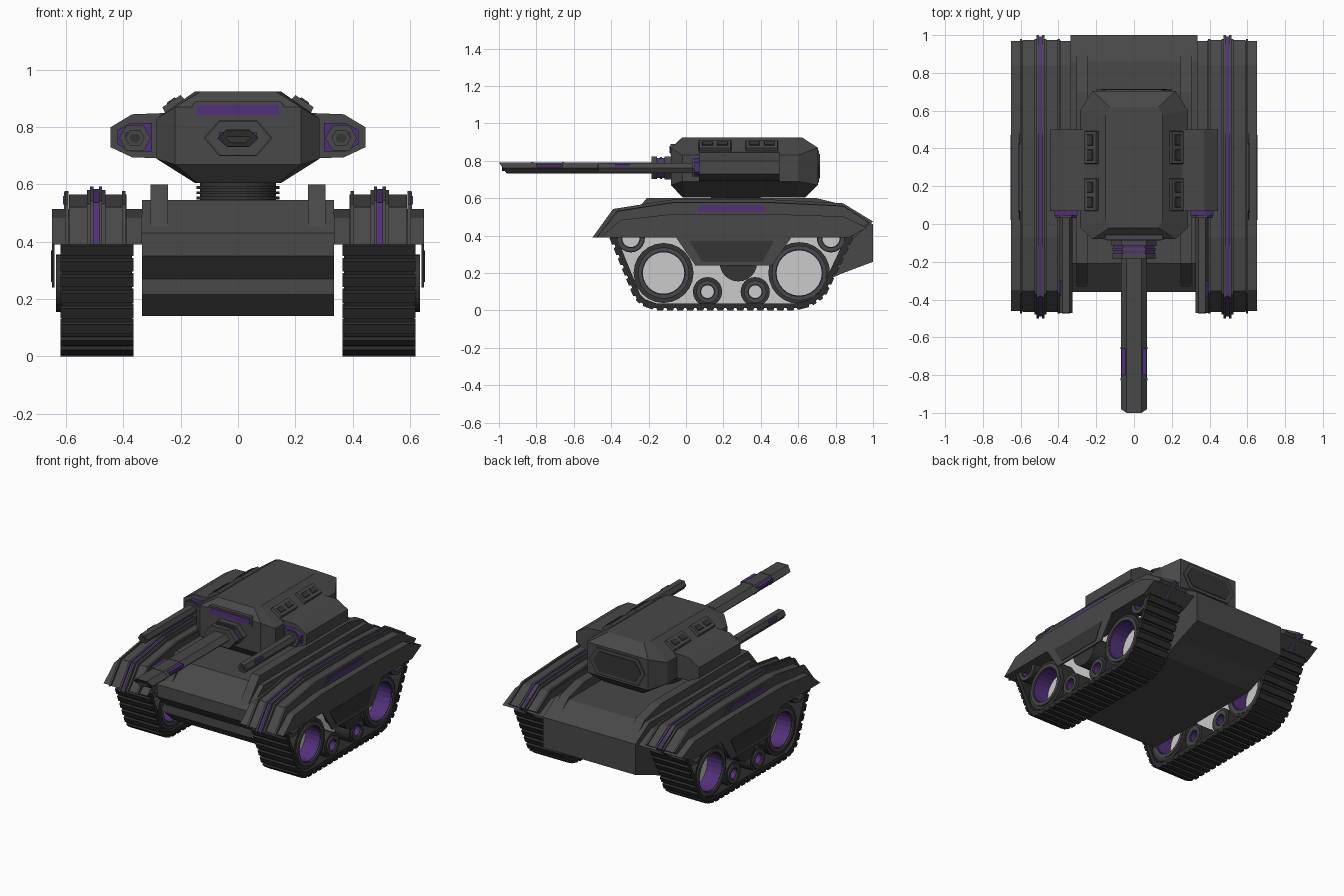
import bpy, bmesh, math
from mathutils import Vector

if "Cube" in bpy.data.objects:
    bpy.data.objects.remove(bpy.data.objects["Cube"])


def material(name, r, g, b):
    m = bpy.data.materials.new(name)
    m.diffuse_color = (r, g, b, 1)
    m.use_nodes = True
    m.node_tree.nodes["Principled BSDF"].inputs["Base Color"].default_value = m.diffuse_color
    return m


ARMOUR = material("armour", .065, .065, .065)
DARK = material("dark_armour", .035, .035, .035)
TRACK = material("track_rubber", .025, .025, .025)
PURPLE = material("purple", .085, .03, .2)


def loft(name, rings, mat, mirror=False, closed=False):
    """Skin a row of rings; cap the ends, or join last to first."""
    bm = bmesh.new()
    rows = [[bm.verts.new(p) for p in r] for r in rings]
    n = len(rows[0])
    for a, b in zip(rows, rows[1:] + (rows[:1] if closed else [])):
        for i in range(n):
            j = (i + 1) % n
            bm.faces.new((a[i], a[j], b[j], b[i]))
    if not closed:
        bm.faces.new(rows[0])
        bm.faces.new(rows[-1])
    bmesh.ops.recalc_face_normals(bm, faces=bm.faces)
    me = bpy.data.meshes.new(name)
    bm.to_mesh(me)
    bm.free()
    if mat:
        me.materials.append(mat)
    ob = bpy.data.objects.new(name, me)
    bpy.context.collection.objects.link(ob)
    if mirror:
        ob.modifiers.new("mirror", 'MIRROR')
    return ob


def prism_x(name, pts, x0, x1, mat, mirror=False):
    return loft(name, [[(x, y, z) for y, z in pts] for x in (x0, x1)], mat, mirror)


def prism_y(name, pts, y0, y1, mat, mirror=False):
    return loft(name, [[(x, y, z) for x, z in pts] for y in (y0, y1)], mat, mirror)


def rect(a0, a1, b0, b1):
    return [(a0, b0), (a1, b0), (a1, b1), (a0, b1)]


def hexa(cx, cz, w, h, k=.55):
    return [(cx - w, cz), (cx - w * k, cz - h), (cx + w * k, cz - h),
            (cx + w, cz), (cx + w * k, cz + h), (cx - w * k, cz + h)]


def circle(cy, cz, r, n=24):
    return [(cy + r * math.cos(2 * math.pi * i / n), cz + r * math.sin(2 * math.pi * i / n)) for i in range(n)]


def tube(name, cy, cz, ro, ri, x0, x1, mat):
    rings = [[(x, y, z) for y, z in circle(cy, cz, r)]
             for x, r in ((x0, ro), (x1, ro), (x1, ri), (x0, ri))]
    return loft(name, rings, mat, True, True)


# Hull, with a raised rail on each side of the deck
prism_x("hull", [(-.21, .545), (-.36, .43), (-.36, .35), (-.28, .27), (-.28, .215), (-.2, .14),
                 (.7, .14), (.84, .2), (1, .26), (1, .46), (.86, .545)], -.335, .335, ARMOUR)
prism_x("deck_rail", [(-.35, .43), (-.21, .6), (.7, .6), (.86, .56), (.99, .45)], .245, .305, ARMOUR, True)


# Fenders: side-by-side strips sharing one stretched profile
def fender(name, x0, x1, top, front, rear, mat=ARMOUR):
    h = top - .39
    prism_x(name, [(front, .39), (front + .11, .39 + .75 * h), (-.07, top), (.45, top), (.84, top - .1 * h),
                   (rear, .39 + .42 * h), (rear - .1, .39)], x0, x1, mat, True)


fender("fender_base", .335, .65, .515, -.46, .97)
fender("fender_step", .39, .59, .565, -.465, .975)
fender("fender_inner_fin", .393, .405, .577, -.475, .98)
fender("fender_outer_fin", .592, .604, .577, -.475, .98)
fender("fender_light_strip", .484, .506, .585, -.49, .992, PURPLE)
for a, b in ((.462, .474), (.474, .486), (.504, .516), (.516, .528)):
    inner = .47 < a < .51
    fender("fender_centre_rib", a, b, .593 if inner else .58, -.5 if inner else -.48, 1 if inner else .98)
prism_x("fender_window_frame", [(.02, .515), (.07, .575), (.42, .575), (.48, .515)], .6, .608, ARMOUR, True)
prism_x("fender_window", [(.06, .53), (.08, .56), (.41, .56), (.43, .53)], .6, .611, PURPLE, True)
prism_x("side_skirt", [(-.06, .4), (.05, .24), (.46, .24), (.57, .4)], .64, .65, ARMOUR, True)
prism_x("skirt_panel", [(.02, .37), (.085, .26), (.41, .26), (.47, .37)], .645, .653, DARK, True)
prism_x("skirt_hub", circle(.28, .255, .1), .49, .635, DARK, True)


# Track band
outer = [Vector(p) for p in ((-.402, .4), (-.268, .072), (-.235, .038), (-.165, .012), (.585, .012), (.665, .032),
                             (.735, .08), (.888, .4), (.84, .45), (-.35, .45))]
T, n = .026, len(outer)


def side_normal(a, b):
    d = (b - a).normalized()
    return Vector((d.y, -d.x))


inner = []
for i, p in enumerate(outer):
    n1, n2 = side_normal(outer[i - 1], p), side_normal(p, outer[(i + 1) % n])
    inner.append(p - (n1 + n2) * T / (1 + n1.dot(n2)))
loft("track_band", [[(x, *p) for p in ring] for x, ring in
                    ((.37, outer), (.615, outer), (.615, inner), (.37, inner))], TRACK, True, True)

# Track pads stepped along the exposed run of the band
for a, b in zip(outer[:7], outer[1:8]):
    d, nor = (b - a).normalized(), side_normal(a, b)
    count = max(1, round((b - a).length / .055))
    step = (b - a).length / count
    for i in range(count):
        s, e = a + d * (i * step + .005), a + d * ((i + 1) * step - .005)
        prism_x("track_pad", [s - nor * .004, e - nor * .004, e - d * .006 + nor * .012, s + d * .006 + nor * .012],
                .365, .62, TRACK, True)

# Wheels: open rims with purple liners, pale backing plate inside the track
prism_x("track_backing_plate", inner, .485, .495, None, True)
for name, y, z, ro, ri in (("drive_wheel", -.12, .2, .16, .115), ("rear_wheel", .605, .2, .165, .125),
                           ("road_wheel", .115, .1, .078, .038), ("road_wheel", .37, .1, .078, .038),
                           ("return_roller", -.295, .385, .075, .05), ("return_roller", .775, .385, .075, .05)):
    tube(name + "_tyre", y, z, ro, ri + .012, .38, .6, DARK)
    tube(name + "_rim", y, z, ri + .022, ri, .375, .61, ARMOUR)
    tube(name + "_liner", y, z, ri + .004, ri - .004, .385, .6, PURPLE)

# Turret ring
for r, z0, z1 in ((.132, .53, .62), (.145, .548, .558), (.145, .566, .576), (.145, .584, .594)):
    loft("turret_ring", [[(x, y, z) for x, y in circle(0, .265, r, 32)] for z in (z0, z1)], DARK)


# Turret body: octagonal rings, end corners and side corners at separate heights
def octagon(we, ws, yf, yfs, ybs, yb, ze, zs):
    half = [(we, yf, ze), (ws, yfs, zs), (ws, ybs, zs), (we, yb, ze)]
    return half + [(-x, y, z) for x, y, z in reversed(half)]


loft("turret_body", [octagon(.14, .15, -.02, 0, .6, .64, .605, .605),
                     octagon(.22, .285, -.08, -.02, .6, .705, .67, .69),
                     octagon(.22, .285, -.08, -.02, .6, .705, .87, .83),
                     octagon(.13, .15, -.02, .02, .58, .62, .925, .925)], ARMOUR)
prism_y("turret_front_brow", [(-.16, .83), (.16, .83), (.16, .875), (.15, .89), (-.15, .89), (-.16, .875)],
        -.082, -.02, ARMOUR)
prism_y("turret_visor", rect(-.143, .143, .842, .878), -.087, -.04, PURPLE)
prism_y("turret_rear_frame", hexa(0, .77, .2, .085, .75), .68, .712, ARMOUR)
prism_y("turret_rear_panel", hexa(0, .77, .175, .065, .75), .69, .716, DARK)

# Turret roof hatches lying on the sloped shoulders
c, d, nor = Vector((.222, .876)), Vector((.83, -.56)), Vector((.56, .83))


def hatch(name, y0, y1, u, h0, h1, mat):
    rings = []
    for h, t in ((h0, 0), (h1, .006)):
        a, b = c - d * (u - t) + nor * h, c + d * (u - t) + nor * h
        rings.append([(a.x, y0 + t, a.y), (b.x, y0 + t, b.y), (b.x, y1 - t, b.y), (a.x, y1 - t, a.y)])
    loft(name, rings, mat, True)


for y in (.155, .405):
    hatch("roof_hatch", y - .09, y + .09, .044, -.02, .018, ARMOUR)
    for k in (-.04, .04):
        hatch("hatch_slot", y + k - .032, y + k + .032, .022, .01, .023, DARK)

# Main gun: mantlet collars and a flat hexagonal barrel with a raked muzzle
Z = .762
for name, w, h, y0, y1, mat in (("mantlet_base", .12, .062, -.115, -.05, ARMOUR),
                                ("mantlet_light", .108, .054, -.155, -.1, PURPLE),
                                ("mantlet_band", .115, .059, -.14, -.128, ARMOUR),
                                ("mantlet_front", .115, .06, -.185, -.155, ARMOUR)):
    prism_y(name, hexa(0, Z, w, h), y0, y1, mat)
barrel = hexa(0, Z, .07, .029)
loft("main_barrel", [[(x, -.1, z) for x, z in barrel],
                     [(x, -.98 - (z - Z) * .7, z) for x, z in barrel]], ARMOUR)
prism_y("muzzle_bore", hexa(0, Z, .045, .017), -.984, -.9, DARK)
prism_y("barrel_light", rect(.045, .067, .766, .784), -.8, -.66, PURPLE, True)
for y in (-.82, -.655):
    prism_y("barrel_clip", hexa(0, Z, .072, .031), y - .008, y + .004, ARMOUR)

# Side gun pods
pod = [(.24, .85), (.37, .845), (.445, .8), (.445, .73), (.37, .695), (.24, .69)]
prism_y("side_pod", pod, .07, .5, ARMOUR, True)
prism_y("pod_collar", [(.3, .815), (.375, .815), (.42, .79), (.42, .74), (.375, .715), (.3, .715)],
        .045, .08, PURPLE, True)
prism_y("pod_plate", hexa(.36, Z, .055, .045), .033, .046, ARMOUR, True)
prism_y("side_gun", hexa(.36, Z, .034, .026), -.47, .05, ARMOUR, True)
prism_y("side_gun_muzzle", hexa(.36, Z, .02, .015), -.475, -.45, DARK, True)
prism_y("side_gun_light", rect(.375, .393, .766, .782), -.38, -.3, PURPLE, True)
